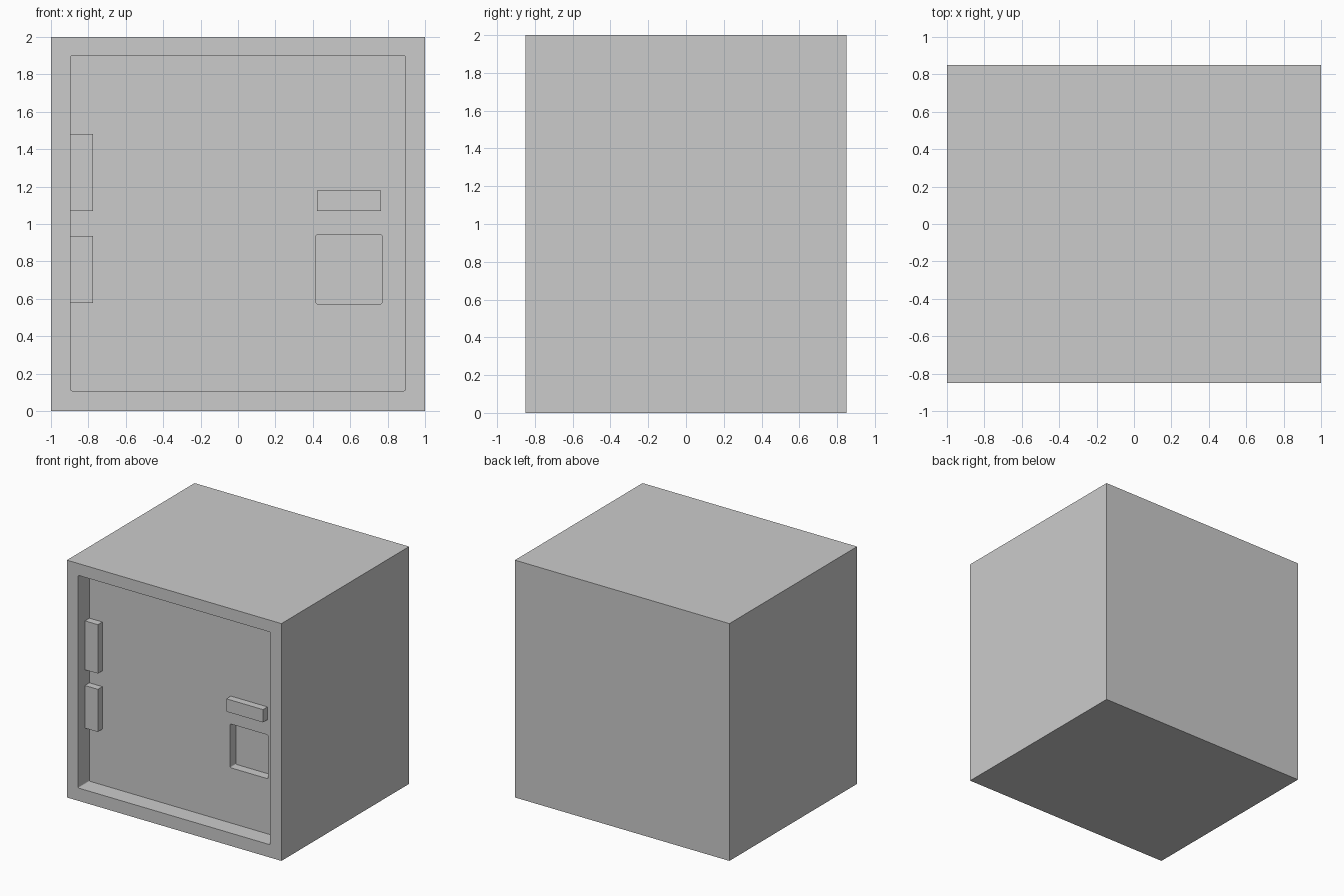
import bpy
import bmesh
from mathutils import Vector

if "Cube" in bpy.data.objects:
    bpy.data.objects.remove(bpy.data.objects["Cube"], do_unlink=True)

GREY = (0.6, 0.6, 0.6, 1.0)
grey = bpy.data.materials.new("plain grey")
grey.use_nodes = True
grey.diffuse_color = GREY
grey.node_tree.nodes["Principled BSDF"].inputs["Base Color"].default_value = GREY

FRONT = -0.85
DOOR = FRONT + 0.15      # face of the sunken door
POCKET = DOOR + 0.075    # floor of the dial pocket


def box(name, x, y, z, corner=0):
    """Box from (min, max) ranges; corner rounds the edges running front to back."""
    bm = bmesh.new()
    bmesh.ops.create_cube(bm, size=1)
    for v in bm.verts:
        v.co = Vector([r[0] if c < 0 else r[1] for c, r in zip(v.co, (x, y, z))])
    if corner:
        edges = [e for e in bm.edges if abs(e.verts[0].co.y - e.verts[1].co.y) > 0.001]
        bmesh.ops.bevel(bm, geom=edges, offset=corner, segments=3,
                        profile=0.5, affect='EDGES')
    bmesh.ops.recalc_face_normals(bm, faces=bm.faces)
    mesh = bpy.data.meshes.new(name)
    bm.to_mesh(mesh)
    bm.free()
    mesh.materials.append(grey)
    obj = bpy.data.objects.new(name, mesh)
    bpy.context.collection.objects.link(obj)
    return obj


def carve(target, cutter):
    """Subtract the cutter for good and delete it."""
    cutter.hide_render = True
    mod = target.modifiers.new("cut", 'BOOLEAN')
    mod.operation = 'DIFFERENCE'
    mod.solver = 'EXACT'
    mod.object = cutter
    bpy.context.view_layer.objects.active = target
    bpy.ops.object.modifier_apply(modifier=mod.name)
    bpy.data.objects.remove(cutter, do_unlink=True)


# Solid cabinet with a sunken door and a square pocket in the door
cabinet = box("cabinet", (-1, 1), (FRONT, -FRONT), (0, 2))
carve(cabinet, box("door_cutter", (-0.895, 0.895), (FRONT - 0.1, DOOR),
                   (0.108, 1.9), corner=0.008))
carve(cabinet, box("pocket_cutter", (0.417, 0.77), (DOOR - 0.05, POCKET),
                   (0.573, 0.942), corner=0.008))

# Hinges and handle stand proud of the door
RAISED = (DOOR - 0.06, DOOR + 0.01)
box("upper_hinge", (-0.897, -0.775), RAISED, (1.07, 1.482))
box("lower_hinge", (-0.897, -0.775), RAISED, (0.578, 0.937))
box("handle", (0.423, 0.765), RAISED, (1.07, 1.178))
